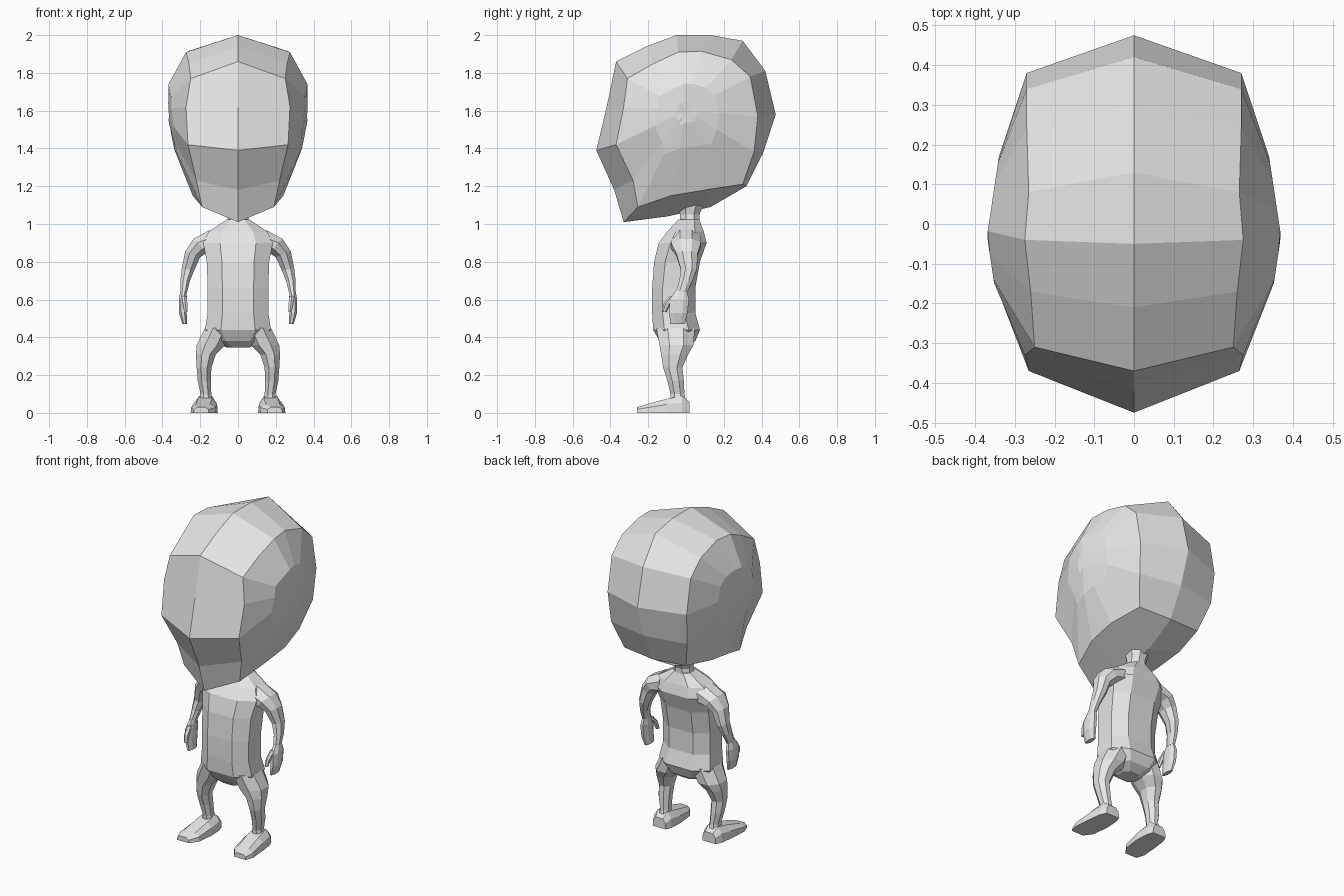
import bpy, bmesh
from math import cos, sin, pi, copysign

cube = bpy.data.objects.get("Cube")
if cube:
    bpy.data.objects.remove(cube, do_unlink=True)

grey = bpy.data.materials.new("plain_grey")
grey.use_nodes = True
grey.diffuse_color = (0.8, 0.8, 0.8, 1)
grey.node_tree.nodes["Principled BSDF"].inputs["Base Color"].default_value = grey.diffuse_color


def skin(name, rings):
    """Join closed rings of points into one capped, flat-shaded object."""
    bm = bmesh.new()
    loops = [[bm.verts.new(p) for p in ring] for ring in rings]
    count = len(loops[0])
    for a, b in zip(loops, loops[1:]):
        for i in range(count):
            j = (i + 1) % count
            bm.faces.new((a[i], a[j], b[j], b[i]))
    caps = [bm.faces.new(loops[0]), bm.faces.new(loops[-1])]
    bmesh.ops.poke(bm, faces=caps)
    bmesh.ops.recalc_face_normals(bm, faces=bm.faces)
    mesh = bpy.data.meshes.new(name)
    bm.to_mesh(mesh)
    bm.free()
    mesh.materials.append(grey)
    obj = bpy.data.objects.new(name, mesh)
    bpy.context.scene.collection.objects.link(obj)
    return obj


def oval(x, y, z, rx, ry, tilt=0.0, power=1.0, sides=8):
    """Ring of points; tilt leans it in the front plane, power squares it."""
    ring = []
    for i in range(sides):
        a = 2 * pi * (i + 0.5) / sides
        u = copysign(abs(cos(a)) ** power, cos(a)) * rx
        v = copysign(abs(sin(a)) ** power, sin(a)) * ry
        ring.append((x + u * cos(tilt), y + v, z + u * sin(tilt)))
    return ring


def pair(name, rings):
    """Build a left part and its mirrored right twin."""
    for side, sign in (("left", 1), ("right", -1)):
        skin(f"{side}_{name}", [[(sign * x, y, z) for x, y, z in r] for r in rings])


# Head: a centre profile, a corner profile and two shrinking side loops
centre = [(-.33, 1.01), (-.38, 1.18), (-.475, 1.39), (-.42, 1.62), (-.37, 1.86),
          (-.21, 1.94), (-.05, 2), (.13, 2), (.3, 1.97), (.42, 1.81),
          (.475, 1.58), (.41, 1.38), (.32, 1.2), (.13, 1.09), (-.1, 1.04)]
corner = [(.19, -.255, 1.09), (.22, -.28, 1.23), (.265, -.37, 1.42),
          (.275, -.33, 1.62), (.25, -.31, 1.77), (.26, -.17, 1.85),
          (.275, -.04, 1.91), (.265, .08, 1.915), (.27, .24, 1.87),
          (.27, .34, 1.78), (.27, .38, 1.57), (.26, .36, 1.38),
          (.21, .3, 1.21), (.25, .1, 1.18), (.24, -.08, 1.15)]


def cheek(scale):
    ring = []
    for _, y, z in corner:
        y, z = y * scale, 1.6 + (z - 1.6) * scale
        ring.append((.37 - .15 * abs(y + .03) - .2 * max(0, 1.55 - z), y, z))
    return ring


half = [corner, cheek(.45), cheek(.15)]
flipped = [[(-x, y, z) for x, y, z in ring] for ring in reversed(half)]
skin("head", flipped + [[(0, y, z) for y, z in centre]] + half)

# Torso and neck: height, half width, front, back
torso = [(.345, .06, -.1, 0), (.38, .13, -.14, .05), (.44, .18, -.175, .075),
         (.53, .165, -.18, .05), (.66, .165, -.18, .05), (.8, .17, -.17, .075),
         (.9, .19, -.145, .11), (.96, .16, -.1, .095), (1.025, .06, -.04, .07)]
skin("torso", [oval(0, (f + b) / 2, z, w * 1.03, (b - f) / 1.9, power=.75)
               for z, w, f, b in torso])
skin("neck", [oval(0, .02, 1, .065, .055), oval(0, .02, 1.05, .055, .055),
              oval(0, .03, 1.16, .08, .1)])

# Arms, from shoulder to wrist
pair("arm", [oval(*r) for r in (
    (.12, 0, .91, .07, .085, 1.1), (.2, 0, .885, .055, .085, .8),
    (.24, .005, .84, .046, .062, .4), (.265, .015, .76, .036, .046, .2),
    (.28, 0, .7, .027, .038, .1), (.288, -.025, .635, .019, .032))])

# Mitten hands with thumbs
pair("hand", [oval(*r) for r in (
    (.288, -.025, .65, .017, .03), (.292, -.035, .6, .023, .055),
    (.292, -.04, .53, .022, .052), (.282, -.045, .47, .014, .042))])
pair("thumb", [oval(*r, sides=6) for r in (
    (.285, -.06, .62, .014, .025), (.28, -.098, .58, .014, .02),
    (.275, -.115, .535, .01, .013))])

# Legs, from hip to ankle
pair("leg", [oval(*r) for r in (
    (.1, -.055, .45, .08, .11), (.142, -.05, .36, .083, .098),
    (.17, -.06, .31, .057, .078), (.18, -.07, .24, .042, .055),
    (.178, -.055, .17, .038, .047), (.17, -.045, .1, .031, .04),
    (.17, -.04, .05, .04, .045))])

# Feet: wedge sections from heel to toe
foot = []
for y, x, w, h in ((.018, .17, .045, .06), (-.02, .172, .06, .09),
                   (-.1, .175, .068, .075), (-.21, .185, .066, .045),
                   (-.26, .195, .04, .03)):
    foot.append([(x - w, y, 0), (x + w, y, 0), (x + w * .95, y, h * .6),
                 (x + w * .55, y, h), (x - w * .55, y, h), (x - w * .95, y, h * .6)])
pair("foot", foot)
